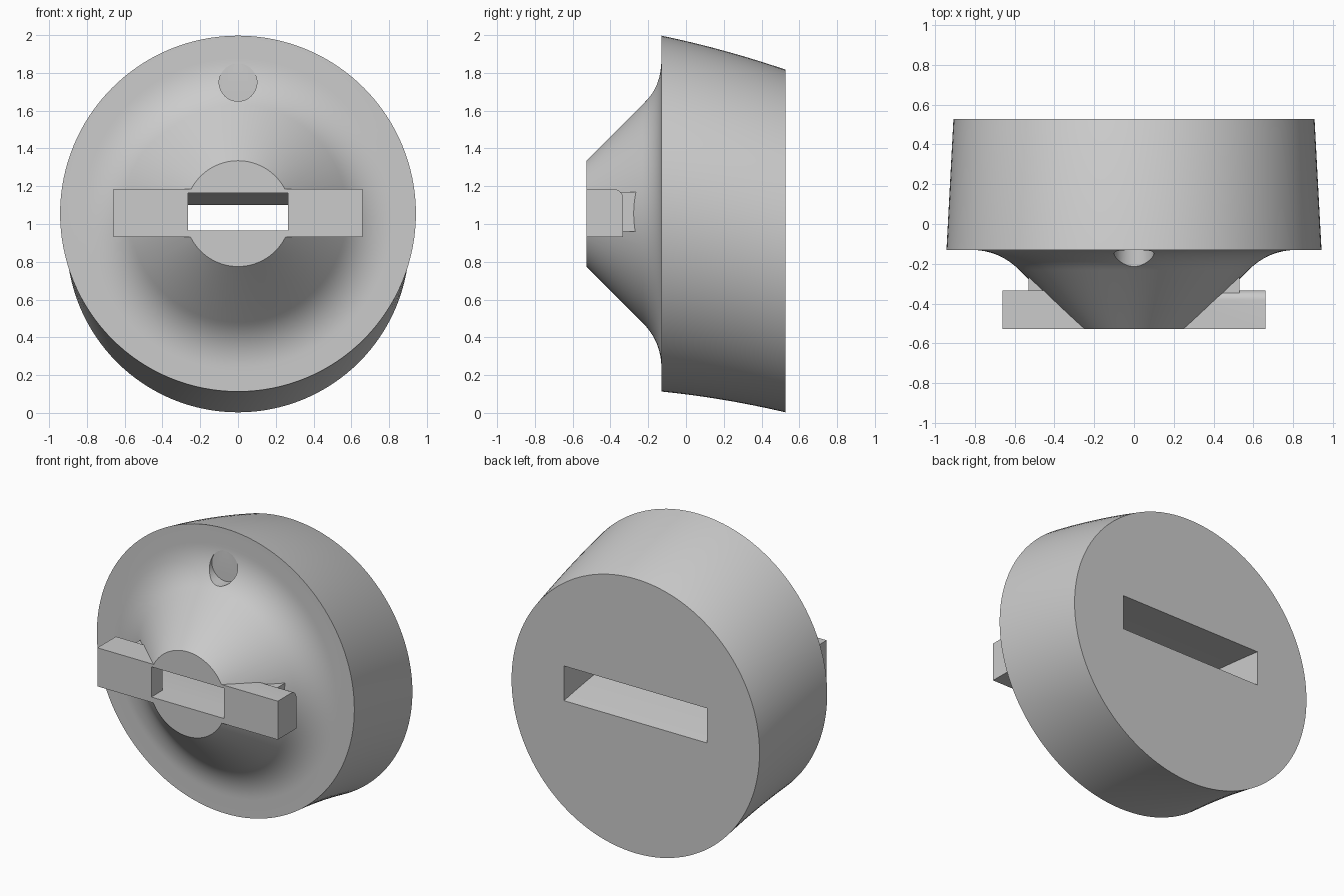
import bpy, bmesh, math
from mathutils import Vector

cube = bpy.data.objects.get("Cube")
if cube:
    bpy.data.objects.remove(cube, do_unlink=True)

grey = bpy.data.materials.new("plain grey")
grey.use_nodes = True
COLOUR = (0.6, 0.6, 0.6, 1)
grey.diffuse_color = COLOUR
grey.node_tree.nodes["Principled BSDF"].inputs["Base Color"].default_value = COLOUR

FRONT, RIM, BACK = -0.527, -0.13, 0.527
AXIS = 1.055


def loft(name, rings):
    """Skin a stack of equal rings and cap both ends."""
    bm = bmesh.new()
    loops = [[bm.verts.new(p) for p in ring] for ring in rings]
    n = len(loops[0])
    for a, b in zip(loops, loops[1:]):
        for i in range(n):
            j = (i + 1) % n
            bm.faces.new((a[i], a[j], b[j], b[i]))
    bm.faces.new(loops[0])
    bm.faces.new(loops[-1])
    bmesh.ops.recalc_face_normals(bm, faces=bm.faces)
    mesh = bpy.data.meshes.new(name)
    bm.to_mesh(mesh)
    bm.free()
    mesh.materials.append(grey)
    obj = bpy.data.objects.new(name, mesh)
    bpy.context.collection.objects.link(obj)
    return obj


def circle(y, z, r, n=128):
    angles = [2 * math.pi * i / n for i in range(n)]
    return [Vector((r * math.cos(a), y, z + r * math.sin(a))) for a in angles]


def rect(y, half, low, high):
    return [Vector((x, y, z)) for x, z in
            ((-half, low), (half, low), (half, high), (-half, high))]


def box(name, half, y0, y1, low, high):
    return loft(name, [rect(y0, half, low, high), rect(y1, half, low, high)])


def boolean(target, tool, operation):
    mod = target.modifiers.new(tool.name, 'BOOLEAN')
    mod.operation, mod.solver, mod.object = operation, 'EXACT', tool
    bpy.context.view_layer.objects.active = target
    bpy.ops.object.modifier_apply(modifier=mod.name)
    bpy.data.objects.remove(tool, do_unlink=True)


def drop(t):
    """Sweep of the body downwards, from rim (0) to back (1)."""
    return 0.7 * t + 0.3 * t * t


# Body: cone, concave fillet, flat rim, then a bent drum
rings = [circle(FRONT, AXIS, 0.28)]
start, corner, end = Vector((0.575, -0.232)), Vector((0.677, RIM)), Vector((0.82, RIM))
for i in range(13):
    t = i / 12
    p = start * (1 - t) ** 2 + corner * 2 * t * (1 - t) + end * t * t
    rings.append(circle(p.y, AXIS, p.x))
for i in range(13):
    t = i / 12
    rings.append(circle(RIM + (BACK - RIM) * t, AXIS - 0.145 * drop(t), 0.942 - 0.035 * t))
body = loft("knob_body", rings)

# Cross bar with one rounded upper rear edge on its left arm
bar = box("cross_bar", 0.66, FRONT, -0.333, 0.93, 1.185)
left_arm = loft("left_arm", [[Vector((x, y, z)) for y, z in
                [(FRONT, 0.93), (FRONT, 1.185)] +
                [(-0.383 + 0.05 * math.sin(a), 1.135 + 0.05 * math.cos(a))
                 for a in (math.pi / 16 * k for k in range(9))] +
                [(-0.333, 0.93)]] for x in (0, 0.66)])
trim = box("arm_trim", 0.5, -1, 0, 0, 2)
trim.location.x = 0.5
boolean(bar, trim, 'DIFFERENCE')
boolean(bar, left_arm, 'UNION')
boolean(body, bar, 'UNION')

# Thin sleeve closing the pocket where it passes the cone
boolean(body, box("pocket_sleeve", 0.53, -0.36, -0.2, 0.96, 1.17), 'UNION')

# Wide curved pocket from the back and narrow mouth at the front
pocket = [rect(-0.41, 0.524, 0.965, 1.165), rect(RIM, 0.524, 0.965, 1.165)]
for i in range(1, 9):
    t = i / 8
    pocket.append(rect(RIM + (BACK + 0.01 - RIM) * t, 0.524,
                       0.965 - 0.095 * drop(t), 1.165 - 0.065 * drop(t)))
boolean(body, loft("pocket", pocket), 'DIFFERENCE')
boolean(body, box("mouth", 0.265, -0.6, -0.38, 0.965, 1.165), 'DIFFERENCE')

# Round marker recess above the hub
boolean(body, loft("marker_recess", [circle(-0.4, 1.75, 0.1, 48),
                                     circle(RIM - 0.001, 1.75, 0.1, 48)]), 'DIFFERENCE')

bpy.ops.object.select_all(action='DESELECT')
body.select_set(True)
bpy.context.view_layer.objects.active = body
bpy.ops.object.shade_smooth_by_angle(angle=math.radians(25))
